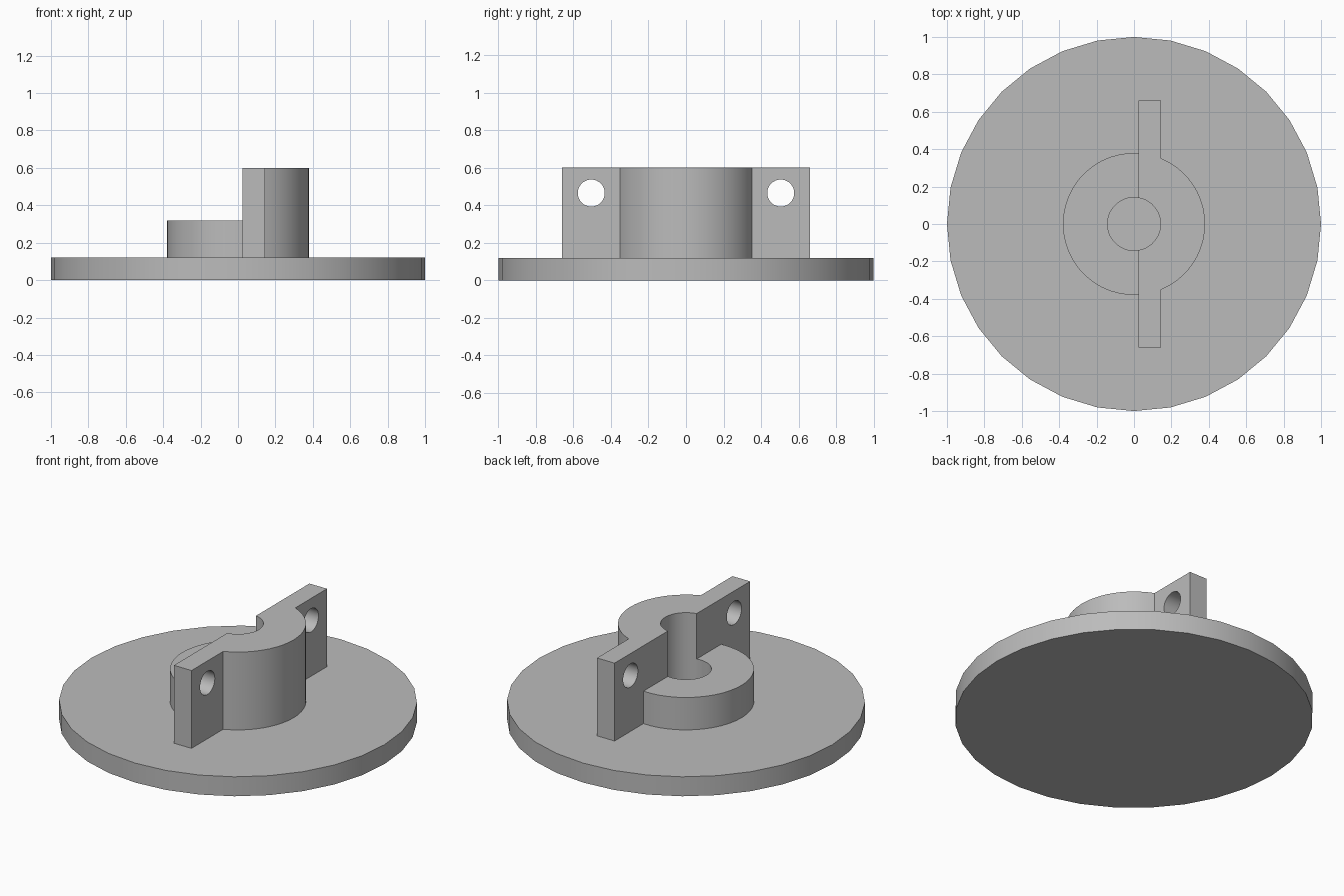
import bpy
import bmesh
from math import acos, cos, sin, pi, radians
from mathutils import Matrix

if "Cube" in bpy.data.objects:
    bpy.data.objects.remove(bpy.data.objects["Cube"], do_unlink=True)

# Main sizes
DISC_R, DISC_TOP = 1.0, 0.12
HUB_R, BORE_R = 0.38, 0.142
SPLIT_X, EAR_X, EAR_Y = 0.025, 0.145, 0.66
LOW_TOP, HIGH_TOP = 0.32, 0.60
HOLE_Y, HOLE_Z, HOLE_R = 0.505, 0.465, 0.072

grey = bpy.data.materials.new("plain_grey")
grey.use_nodes = True
colour = (0.5, 0.5, 0.5, 1)
grey.diffuse_color = colour
grey.node_tree.nodes["Principled BSDF"].inputs["Base Color"].default_value = colour


def arc(radius, start, end, steps):
    angles = [start + (end - start) * i / steps for i in range(steps + 1)]
    return [(radius * cos(a), radius * sin(a)) for a in angles]


def make_object(name, bm):
    bmesh.ops.recalc_face_normals(bm, faces=bm.faces[:])
    mesh = bpy.data.meshes.new(name)
    bm.to_mesh(mesh)
    bm.free()
    mesh.materials.append(grey)
    obj = bpy.data.objects.new(name, mesh)
    bpy.context.collection.objects.link(obj)
    return obj


def extrude_profile(name, points, bottom, top):
    bm = bmesh.new()
    face = bm.faces.new([bm.verts.new((x, y, bottom)) for x, y in points])
    result = bmesh.ops.extrude_face_region(bm, geom=[face], use_keep_orig=True)
    verts = [g for g in result["geom"] if isinstance(g, bmesh.types.BMVert)]
    bmesh.ops.translate(bm, verts=verts, vec=(0, 0, top - bottom))
    return make_object(name, bm)


# Round base
base = extrude_profile("base_disc", arc(DISC_R, 0, 2 * pi, 32)[:-1], 0, DISC_TOP)

# Low half of the split hub
outer_a, inner_a = acos(SPLIT_X / HUB_R), acos(SPLIT_X / BORE_R)
low_profile = (arc(HUB_R, outer_a, 2 * pi - outer_a, 24)
               + arc(BORE_R, 2 * pi - inner_a, inner_a, 24))
low_half = extrude_profile("low_hub_half", low_profile, DISC_TOP, LOW_TOP)

# Tall half with two flat ears
ear_a = acos(EAR_X / HUB_R)
tall_profile = ([(SPLIT_X, -EAR_Y), (EAR_X, -EAR_Y)]
                + arc(HUB_R, -ear_a, ear_a, 20)
                + [(EAR_X, EAR_Y), (SPLIT_X, EAR_Y)]
                + arc(BORE_R, inner_a, -inner_a, 20))
tall_half = extrude_profile("tall_hub_half", tall_profile, DISC_TOP, HIGH_TOP)

# Bolt holes through the ears
bm = bmesh.new()
for side in (-1, 1):
    place = Matrix.Translation((EAR_X, side * HOLE_Y, HOLE_Z)) @ Matrix.Rotation(pi / 2, 4, "Y")
    bmesh.ops.create_cone(bm, cap_ends=True, segments=32, radius1=HOLE_R,
                          radius2=HOLE_R, depth=0.6, matrix=place)
cutter = make_object("bolt_hole_cutter", bm)
cutter.hide_render = True
cut = tall_half.modifiers.new("bolt_holes", "BOOLEAN")
cut.operation = "DIFFERENCE"
cut.solver = "EXACT"
cut.object = cutter
bpy.context.view_layer.objects.active = tall_half
bpy.ops.object.modifier_apply(modifier=cut.name)
bpy.data.objects.remove(cutter, do_unlink=True)

# Smooth round walls, sharp rims
bpy.ops.object.select_all(action="DESELECT")
for part in (base, low_half, tall_half):
    part.select_set(True)
bpy.context.view_layer.objects.active = base
bpy.ops.object.shade_smooth_by_angle(angle=radians(25))
